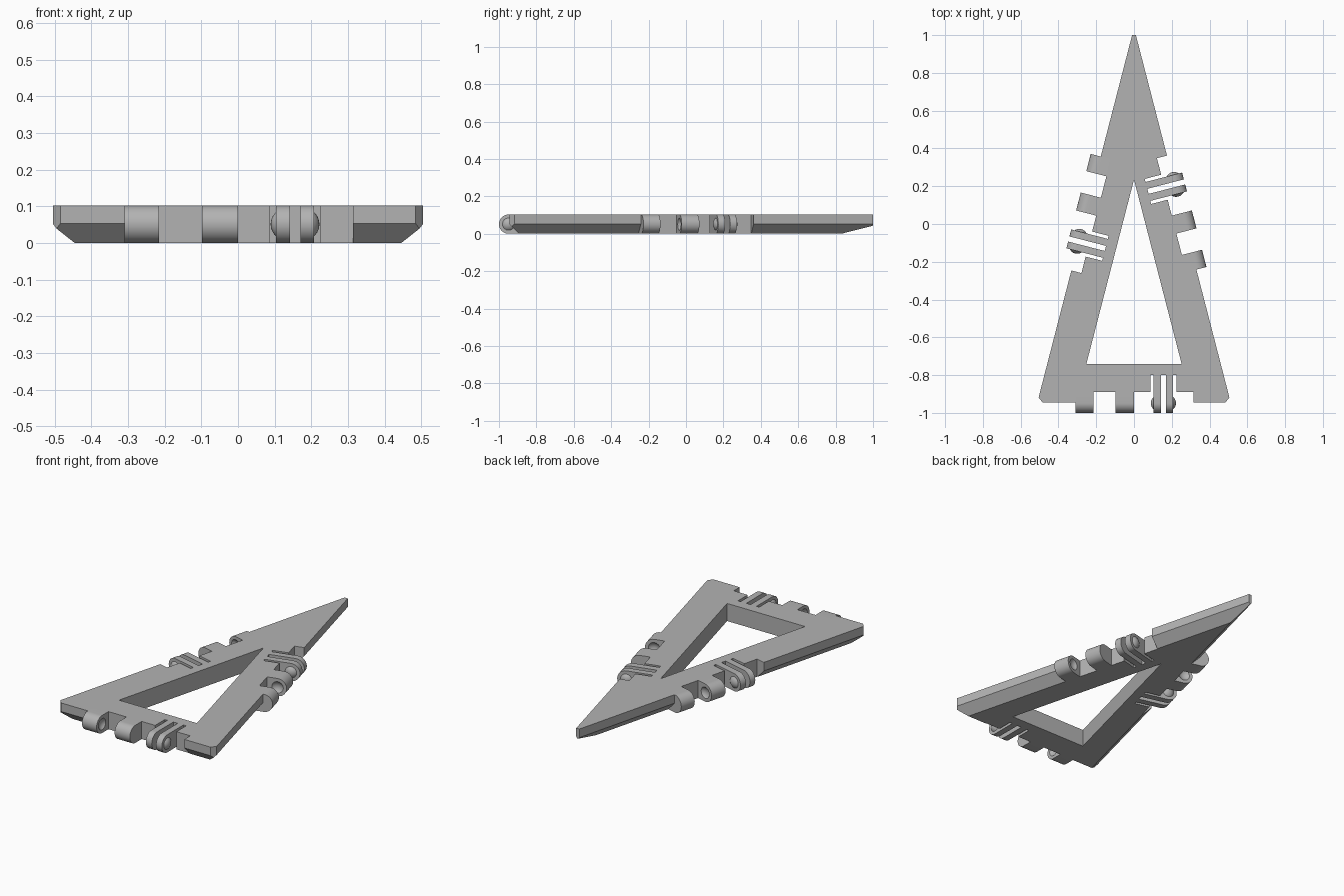
import bpy, bmesh, math
from mathutils import Matrix, Vector

if "Cube" in bpy.data.objects:
    bpy.data.objects.remove(bpy.data.objects["Cube"], do_unlink=True)

H = 0.103          # plate thickness
APEX, BASE, HALF = 1.039, -0.945, 0.512
SLOPE = HALF / (APEX - BASE)
LEAN = math.atan(SLOPE)

grey = bpy.data.materials.new("plain grey")
grey.use_nodes = True
colour = (0.45, 0.45, 0.45, 1)
grey.diffuse_color = colour
grey.node_tree.nodes["Principled BSDF"].inputs["Base Color"].default_value = colour


def make(name, bm, matrix=None):
    if matrix:
        bmesh.ops.transform(bm, matrix=matrix, verts=bm.verts)
    bmesh.ops.recalc_face_normals(bm, faces=bm.faces)
    mesh = bpy.data.meshes.new(name)
    bm.to_mesh(mesh)
    bm.free()
    mesh.materials.append(grey)
    ob = bpy.data.objects.new(name, mesh)
    bpy.context.collection.objects.link(ob)
    return ob


def loft(rings):
    """Closed solid through rings with equal point counts."""
    bm = bmesh.new()
    loops = [[bm.verts.new(p) for p in ring] for ring in rings]
    n = len(loops[0])
    for a, b in zip(loops, loops[1:]):
        for i in range(n):
            j = (i + 1) % n
            bm.faces.new((a[i], a[j], b[j], b[i]))
    bm.faces.new(loops[0])
    bm.faces.new(loops[-1])
    return bm


def box(s0, s1, d0, d1):
    z0, z1 = -0.1, H + 0.1
    return loft([[(s0, d0, z), (s1, d0, z), (s1, d1, z), (s0, d1, z)] for z in (z0, z1)])


def cut(target, cutter):
    cutter.hide_render = True
    mod = target.modifiers.new("cut", "BOOLEAN")
    mod.operation = "DIFFERENCE"
    mod.solver = "EXACT"
    mod.object = cutter
    bpy.context.view_layer.update()
    done = bpy.data.meshes.new_from_object(
        target.evaluated_get(bpy.context.evaluated_depsgraph_get()))
    target.modifiers.clear()
    target.data = done
    bpy.data.objects.remove(cutter, do_unlink=True)


def smooth(ob):
    bpy.ops.object.select_all(action="DESELECT")
    ob.select_set(True)
    bpy.context.view_layer.objects.active = ob
    bpy.ops.object.shade_smooth_by_angle(angle=math.radians(30))


# Triangular plate, bevelled under its rim, with blunted corners
def triangle(inset, z):
    top = APEX - inset / math.sin(LEAN)
    low = BASE + inset
    x = (top - low) * SLOPE
    return [(0, top, z), (-x, low, z), (x, low, z)]


bm = loft([triangle(0.052, 0), triangle(0, 0.053), triangle(0, H)])
for normal, dist in (((0, 1, 0), 1.0), ((0.79, -0.61, 0), 0.961), ((-0.79, -0.61, 0), 0.961)):
    n = Vector(normal).normalized()
    res = bmesh.ops.bisect_plane(bm, geom=bm.verts[:] + bm.edges[:] + bm.faces[:],
                                 plane_co=n * dist, plane_no=n, clear_outer=True)
    rim = [e for e in res["geom_cut"] if isinstance(e, bmesh.types.BMEdge)]
    bmesh.ops.holes_fill(bm, edges=rim)
frame = make("triangle_frame", bm)

# Central opening
cut(frame, make("opening", loft([[(0, 0.235, z), (-0.252, -0.74, z), (0.252, -0.74, z)]
                                for z in (-0.1, 0.2)])))

# Hinge parts, in edge coordinates: s along the edge, d outward, z up
R = H / 2
AXIS = 0.0035
RECESS = -0.055


def lug(s0, s1):
    arc = [(AXIS + R * math.cos(a), R + R * math.sin(a))
           for a in (math.pi * (i / 20 - 0.5) for i in range(21))]
    outline = [(RECESS, 0)] + arc + [(RECESS, H)]
    return loft([[(s, d, z) for d, z in outline] for s in (s0, s1)])


def ball(s, radius):
    bm = bmesh.new()
    bmesh.ops.create_uvsphere(bm, u_segments=28, v_segments=18, radius=radius)
    bmesh.ops.transform(bm, matrix=Matrix.Translation((s, AXIS, R)), verts=bm.verts)
    return bm


def edge_matrix(origin, u, n):
    m = Matrix.Identity(4)
    m.col[0] = (*u, 0, 0)
    m.col[1] = (*n, 0, 0)
    m.col[3] = (*origin, 0, 1)
    return m


c, s = math.cos(LEAN), math.sin(LEAN)
MID = 0.058
side_x = (APEX - MID) * SLOPE
edges = {
    "front": edge_matrix((0, BASE), (1, 0), (0, -1)),
    "left": edge_matrix((side_x, MID), (-s, c), (c, s)),
    "right": edge_matrix((-side_x, MID), (-s, -c), (-c, s)),
}
BALL = 0.044       # ball radius of the snap bumps and sockets
BUMP = 0.015       # how far a bump stands out

for side, m in edges.items():
    # Recess along the edge and three slots that free the prongs
    cut(frame, make("recess", box(-0.309, 0.314, RECESS, 0.2), m))
    for s0, s1 in ((0.087, 0.104), (0.142, 0.17), (0.207, 0.224)):
        cut(frame, make("slot", box(s0, s1, -0.145, 0.1), m))

    # Two knuckles with sockets that face each other
    for name, s0, s1, face, way in (("outer", -0.309, -0.215, -0.215, 1),
                                    ("inner", -0.098, 0, -0.098, -1)):
        knuckle = make(f"{side}_{name}_knuckle", lug(s0, s1), m)
        cut(knuckle, make("socket", ball(face + way * (BALL - BUMP), BALL), m))
        smooth(knuckle)

    # Two springy prongs with snap bumps on their outer faces
    for name, s0, s1, face, way in (("first", 0.104, 0.142, 0.104, -1),
                                    ("second", 0.17, 0.207, 0.207, 1)):
        smooth(make(f"{side}_{name}_prong", lug(s0, s1), m))
        bm = ball(face - way * (BALL - BUMP), BALL)
        bmesh.ops.bisect_plane(bm, geom=bm.verts[:] + bm.edges[:] + bm.faces[:],
                               plane_co=(face, 0, 0), plane_no=(-way, 0, 0),
                               clear_outer=True)
        bmesh.ops.holes_fill(bm, edges=[e for e in bm.edges if e.is_boundary])
        smooth(make(f"{side}_{name}_bump", bm, m))
